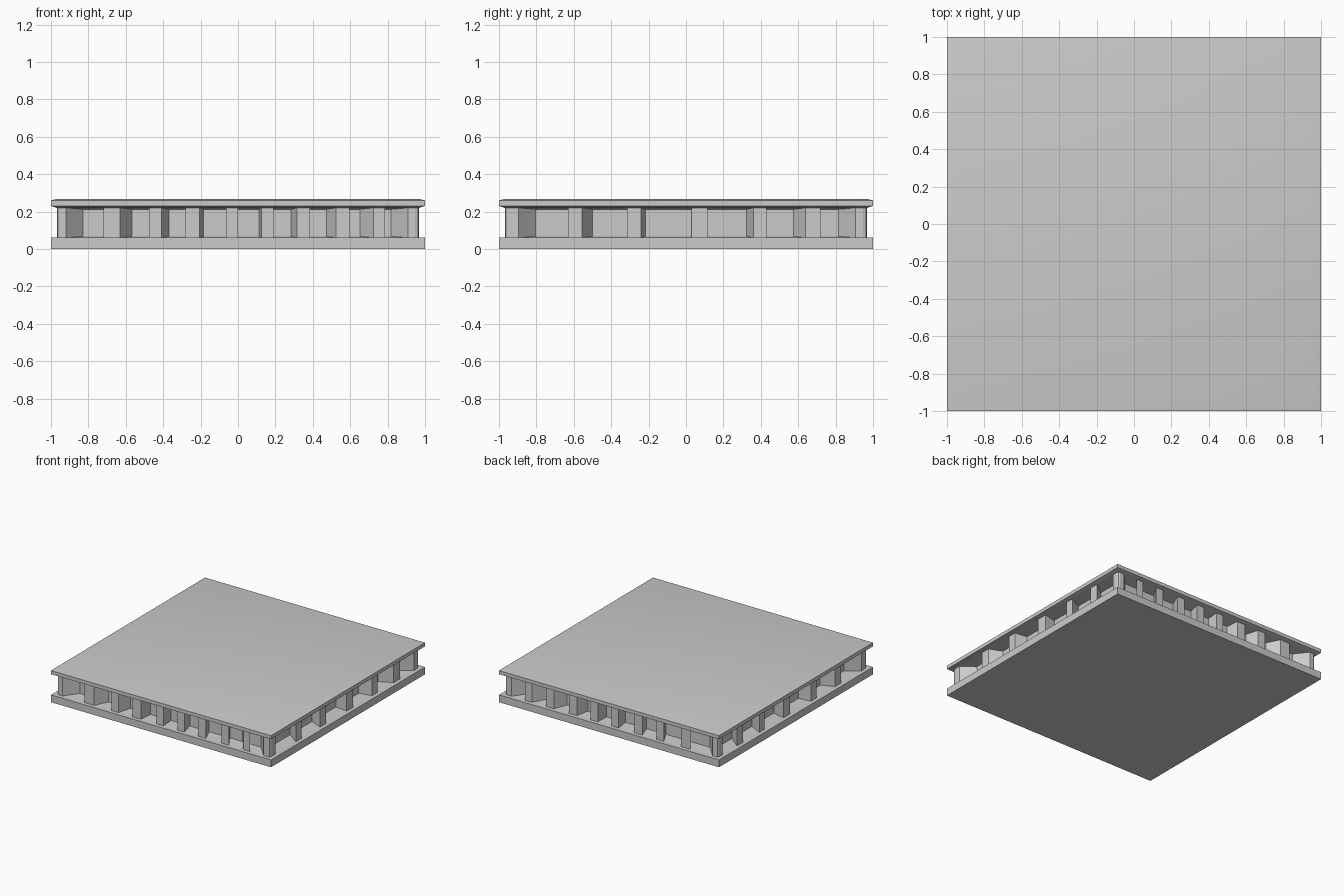
import bpy, bmesh
from mathutils import Vector

if "Cube" in bpy.data.objects:
    bpy.data.objects.remove(bpy.data.objects["Cube"])


def finish(name, bm, smooth=False):
    bmesh.ops.recalc_face_normals(bm, faces=bm.faces)
    me = bpy.data.meshes.new(name)
    bm.to_mesh(me)
    bm.free()
    ob = bpy.data.objects.new(name, me)
    bpy.context.collection.objects.link(ob)
    if smooth:
        bpy.context.view_layer.objects.active = ob
        ob.select_set(True)
        bpy.ops.object.shade_smooth_by_angle()
        ob.select_set(False)
    return ob


def square_stack(name, profile, smooth=False):
    """Square slab lofted through (half_width, z) rings."""
    bm = bmesh.new()
    rings = [[bm.verts.new((sx * h, sy * h, z))
              for sx, sy in ((-1, -1), (1, -1), (1, 1), (-1, 1))]
             for h, z in profile]
    for lo, hi in zip(rings, rings[1:]):
        for i in range(4):
            j = (i + 1) % 4
            bm.faces.new((lo[i], lo[j], hi[j], hi[i]))
    bm.faces.new(rings[0][::-1])
    bm.faces.new(rings[-1])
    return finish(name, bm, smooth)


# Base slab and thin top slab with softened edges
square_stack("base_slab", [(1, 0), (1, 0.06)])
square_stack("top_slab", [(0.97, 0.22), (1, 0.23), (1, 0.26), (0.97, 0.267)], True)

# Middle block with a row of openings along each side
OPEN_X = [(-0.92, -0.72), (-0.63, -0.475), (-0.41, -0.28), (-0.205, -0.065), (0, 0.125),
          (0.19, 0.315), (0.385, 0.525), (0.595, 0.725), (0.785, 0.91)]
OPEN_Y = [(-0.895, -0.63), (-0.555, -0.315), (-0.24, 0.03), (0.115, 0.36),
          (0.43, 0.64), (0.72, 0.905)]
HALF, Z0, Z1 = 0.967, 0.06, 0.22
centre = Vector((0, 0, (Z0 + Z1) / 2))

bm = bmesh.new()
bmesh.ops.create_cube(bm, size=1)
for v in bm.verts:
    v.co = Vector((v.co.x * 2 * HALF, v.co.y * 2 * HALF, v.co.z * (Z1 - Z0))) + centre
corners = [e for e in bm.edges if abs(e.verts[0].co.z - e.verts[1].co.z) > 0.1]
bmesh.ops.bevel(bm, geom=corners, offset=0.02, segments=2, profile=0.5, affect='EDGES')
for axis, spans in ((0, OPEN_X), (1, OPEN_Y)):
    for cut in (c for span in spans for c in span):
        p = Vector((0, 0, 0))
        n = Vector((0, 0, 0))
        p[axis], n[axis] = cut, 1
        bmesh.ops.bisect_plane(bm, geom=bm.verts[:] + bm.edges[:] + bm.faces[:],
                               plane_co=p, plane_no=n)

# Push every opening inwards, tapering towards the centre
bm.normal_update()
openings = []
for f in bm.faces:
    c = f.calc_center_median()
    for axis, spans in ((0, OPEN_X), (1, OPEN_Y)):
        if abs(f.normal[1 - axis]) > 0.99 and any(a < c[axis] < b for a, b in spans):
            openings.append(f)
pushed = bmesh.ops.extrude_discrete_faces(bm, faces=openings)["faces"]
for v in {v for f in pushed for v in f.verts}:
    v.co = centre + (v.co - centre) * 0.9
finish("pillared_core", bm)
